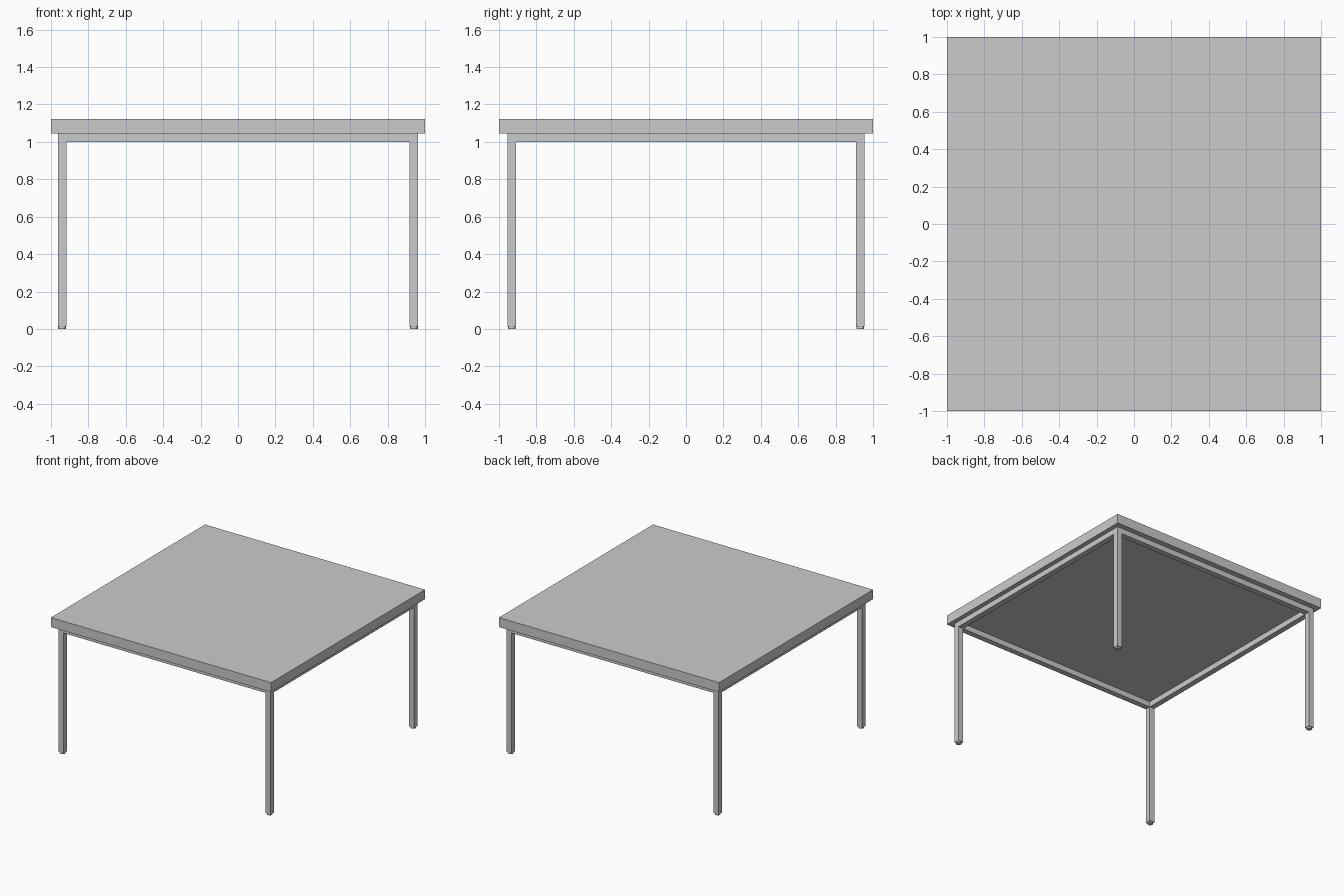
import bpy
from mathutils import Vector

cube = bpy.data.objects.get("Cube")
if cube:
    bpy.data.objects.remove(cube, do_unlink=True)


def material(name, value):
    mat = bpy.data.materials.new(name)
    colour = (value, value, value, 1)
    mat.use_nodes = True
    mat.diffuse_color = colour
    mat.node_tree.nodes["Principled BSDF"].inputs["Base Color"].default_value = colour
    return mat


grey = material("light grey", 0.6)


def box(name, low, high):
    low, high = Vector(low), Vector(high)
    bpy.ops.mesh.primitive_cube_add(size=1, location=(low + high) / 2)
    obj = bpy.context.object
    obj.name = name
    obj.scale = high - low
    bpy.ops.object.transform_apply(location=False, rotation=False, scale=True)
    obj.data.materials.append(grey)
    return obj


# Outer frame extents, tube width and heights
X, Y, W = 0.963, 0.955, 0.046
FOOT, RAIL, TOP, HEIGHT = 0.012, 1.0, 1.045, 1.123

# Thick slab top
box("table_top", (-1, -1, TOP), (1, 1, HEIGHT))

# Square tube rails under the top
for side, s in (("front", -1), ("back", 1)):
    y = s * (Y - W / 2)
    box(side + "_rail", (W - X, y - W / 2, RAIL), (X - W, y + W / 2, TOP))
for side, s in (("right", -1), ("left", 1)):
    x = s * (X - W / 2)
    box(side + "_rail", (x - W / 2, W - Y, RAIL), (x + W / 2, Y - W, TOP))

# Legs with small round glides
for side, sx in (("right", -1), ("left", 1)):
    for end, sy in (("front", -1), ("back", 1)):
        x, y = sx * (X - W / 2), sy * (Y - W / 2)
        name = end + "_" + side
        box(name + "_leg", (x - W / 2, y - W / 2, FOOT), (x + W / 2, y + W / 2, TOP))
        bpy.ops.mesh.primitive_cylinder_add(
            vertices=12, radius=W * 0.45, depth=FOOT, location=(x, y, FOOT / 2))
        glide = bpy.context.object
        glide.name = name + "_glide"
        glide.data.materials.append(grey)
        bpy.ops.object.shade_smooth_by_angle()
